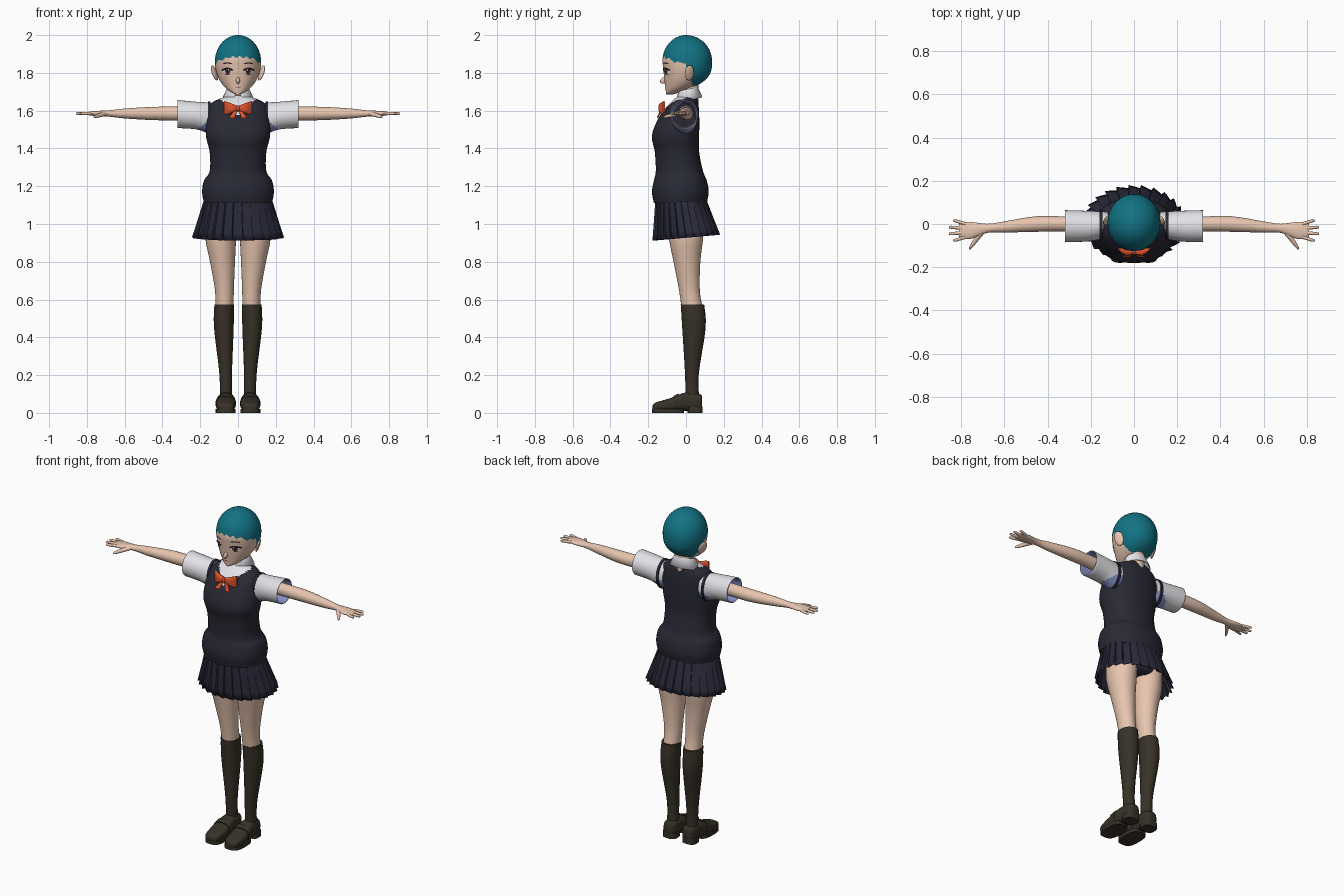
import bpy, bmesh, math
from mathutils import Vector, Euler
from mathutils.bvhtree import BVHTree

cube = bpy.data.objects.get("Cube")
if cube:
    bpy.data.objects.remove(cube, do_unlink=True)


def material(name, *colour):
    result = bpy.data.materials.new(name)
    result.use_nodes = True
    result.diffuse_color = (*colour, 1)
    shader = next(node for node in result.node_tree.nodes if node.type == 'BSDF_PRINCIPLED')
    shader.inputs["Base Color"].default_value = (*colour, 1)
    shader.inputs["Roughness"].default_value = .8
    return result


skin = material("skin", .8, .56, .43)
teal = material("teal hair", .006, .17, .23)
navy = material("navy knit", .022, .022, .036)
pleat = material("skirt navy", .022, .022, .042)
brown = material("dark brown", .038, .031, .021)
white = material("shirt white", .8, .8, .84)
blue = material("lining blue", .24, .29, .6)
orange = material("bow orange", .72, .085, .025)
dark = material("lash dark", .02, .012, .014)
iris = material("iris red brown", .16, .045, .04)


def finish(name, bm, materials, rule=None, mirror=False, angle=40):
    bmesh.ops.recalc_face_normals(bm, faces=bm.faces)
    for face in bm.faces:
        face.smooth = True
        if rule:
            face.material_index = int(rule(face.calc_center_median()))
    mesh = bpy.data.meshes.new(name)
    bm.to_mesh(mesh)
    bm.free()
    for entry in materials:
        mesh.materials.append(entry)
    mesh.set_sharp_from_angle(angle=math.radians(angle))
    thing = bpy.data.objects.new(name, mesh)
    bpy.context.collection.objects.link(thing)
    if mirror:
        thing.modifiers.new("mirror", 'MIRROR').use_mirror_merge = False
    return thing


def thicken(thing, thickness, material_offset=0):
    solid = thing.modifiers.new("thickness", 'SOLIDIFY')
    solid.thickness = thickness
    solid.material_offset = material_offset


def bridge(bm, rows, closed=True):
    """Fill quads between successive rows of vertices."""
    for lower, upper in zip(rows, rows[1:]):
        count = len(lower)
        for i in range(count if closed else count - 1):
            j = (i + 1) % count
            bm.faces.new((lower[i], lower[j], upper[j], upper[i]))


def spline(rings, steps):
    """Smooth in-between rings through the given ones."""
    result, last = [], len(rings) - 1
    for i in range(last):
        before, start, end, after = (rings[max(0, min(last, j))] for j in range(i - 1, i + 3))
        for step in range(steps):
            t = step / steps
            result.append([q + t / 2 * (r - p + t * (2 * p - 5 * q + 4 * r - s + t * (3 * (q - r) + s - p)))
                           for p, q, r, s in zip(before, start, end, after)])
    return result + [rings[-1]]


def loft(name, rings, materials, axis='z', sides=32, steps=4, power=2, caps=True, **options):
    """Skin rings of (position, centre u, centre v, radius u, radius v) along an axis."""
    bm, rows = bmesh.new(), []
    for along, centre_u, centre_v, radius_u, radius_v in spline(rings, steps):
        row = []
        for i in range(sides):
            turn = math.tau * i / sides
            c, s = math.cos(turn), math.sin(turn)
            u = centre_u + radius_u * math.copysign(abs(c) ** (2 / power), c)
            v = centre_v + radius_v * math.copysign(abs(s) ** (2 / power), s)
            row.append(bm.verts.new({'x': (along, u, v), 'y': (u, along, v), 'z': (u, v, along)}[axis]))
        rows.append(row)
    bridge(bm, rows)
    if caps:
        bm.faces.new(rows[0])
        bm.faces.new(rows[-1])
    return finish(name, bm, materials, **options)


def ball(name, place, size, colour, rotation=(0, 0, 0), mirror=False):
    bm = bmesh.new()
    bmesh.ops.create_uvsphere(bm, u_segments=20, v_segments=12, radius=1)
    turn = Euler(rotation).to_matrix()
    for vert in bm.verts:
        vert.co = turn @ (vert.co * Vector(size)) + Vector(place)
    return finish(name, bm, [colour], mirror=mirror)


def body_ring(height, half_width, front, back):
    return height, 0, (front + back) / 2, half_width, (back - front) / 2


# Head: a domed skull over a jaw that narrows to the chin
def head_ring(t):
    if t < 0:
        drop = -t
        return body_ring(1.86 - .175 * drop, .122 * (1 - drop ** 2) ** .6,
                         -.125 + .02 * drop, .138 - .21 * drop ** 3)
    size = math.sqrt(1 - t * t)
    return body_ring(1.86 + .14 * t, .122 * size, -.125 * size, .138 * size)


def is_hair(c):
    line = 1.84 - .36 * c.y if c.y < 0 else max(1.7, 1.84 - 3 * c.y)
    return c.z > line + .006 * math.sin(c.x * 170)


skull = [head_ring(math.sin(math.pi / 2 * i / 50)) for i in range(-49, 50)]
head = loft("head", skull, [skin, teal], sides=128, steps=1, rule=is_hair)
ball("nose", (0, -.116, 1.76), (.01, .022, .016), skin, (.5, 0, 0))
ball("ears", (.124, .018, 1.8), (.009, .026, .042), skin, (.15, .3, .5), mirror=True)
loft("neck", [(height, 0, .02, .045, .045) for height in (1.6, 1.75)], [skin])

# Painted face details laid on the head surface
surface = BVHTree.FromPolygons([vert.co for vert in head.data.vertices],
                               [list(face.vertices) for face in head.data.polygons])


def patch(name, x, z, outline, colour, layer, mirror=True):
    bm, rows = bmesh.new(), []
    for scale in (.05, .35, .7, 1):
        row = []
        for across, up in outline:
            ray_start = Vector((x + across * scale, -1, z + up * scale))
            hit = surface.ray_cast(ray_start, Vector((0, 1, 0)))[0]
            row.append(bm.verts.new(hit - Vector((0, layer * .0015, 0))))
        rows.append(row)
    bm.faces.new(rows[0])
    bridge(bm, rows)
    plate = finish(name, bm, [colour], mirror=mirror)
    if sum(face.normal.y for face in plate.data.polygons) > 0:
        plate.data.flip_normals()


def oval(width, height):
    turns = [math.tau * i / 20 for i in range(20)]
    return [(width * math.cos(turn), height * math.sin(turn)) for turn in turns]


def arch(width, bend, thick):
    top = [(width * i / 5, bend * (1 - (i / 5) ** 2)) for i in range(-5, 6)]
    return top + [(x * .9, z - thick) for x, z in reversed(top)]


patch("eye_whites", .056, 1.808, oval(.025, .016), white, 1)
patch("irises", .054, 1.808, oval(.014, .018), iris, 2)
patch("pupils", .054, 1.81, oval(.008, .011), dark, 3)
patch("eye_glints", .05, 1.816, oval(.003, .004), white, 4)
patch("upper_lashes", .057, 1.818, arch(.031, .01, .008), dark, 4)
patch("lower_lashes", .058, 1.79, oval(.014, .002), dark, 2)
patch("brows", .056, 1.85, arch(.024, .006, .004), dark, 1)
patch("mouth", 0, 1.722, oval(.014, .002), iris, 1, mirror=False)


# Knitted vest with a white V at the neck
def is_shirt(c):
    return c.y < 0 and c.z > 1.575 + .9 * abs(c.x)


vest = [body_ring(1.11, .18, -.17, .11), body_ring(1.17, .19, -.18, .12),
        body_ring(1.23, .18, -.17, .11), body_ring(1.28, .15, -.16, .09),
        body_ring(1.38, .15, -.165, .07), body_ring(1.47, .17, -.18, .07),
        body_ring(1.57, .165, -.14, .07), body_ring(1.64, .14, -.085, .065),
        body_ring(1.68, .05, -.04, .055)]
loft("vest", vest, [navy, white], sides=96, steps=10, power=2.2, rule=is_shirt)

# Shirt collar, open at the front
bm, rows = bmesh.new(), []
for radius, height in ((.05, 1.71), (.06, 1.715), (.088, 1.655)):
    gap = .12 + (1.715 - height) * 4
    row = []
    for i in range(33):
        turn = gap + (math.tau - 2 * gap) * i / 32
        y = -.85 * radius * math.cos(turn)
        row.append(bm.verts.new((radius * math.sin(turn), .012 + y, height + .22 * y)))
    rows.append(row)
bridge(bm, rows, closed=False)
thicken(finish("collar", bm, [white]), .005)

# Bow tie
ball("bow_knot", (0, -.132, 1.612), (.013, .013, .016), orange)
loft("bow_wings", [(.004, -.13, 1.613, .01, .013), (.04, -.13, 1.613, .016, .027),
                   (.074, -.116, 1.613, .006, .038)], [orange], 'x', power=2.6, mirror=True)
loft("bow_tails", [(1.61, .008, -.128, .007, .005), (1.56, .034, -.152, .016, .004)],
     [orange], power=3, mirror=True)


# Short sleeves with blue lining and armpits
def is_armpit(c):
    return c.z < 1.545 - max(0, c.x - .16) * .8


sleeve = [(.12, 0, 1.56, .055, .07), (.15, -.006, 1.56, .064, .082),
          (.22, -.01, 1.574, .071, .073), (.32, -.01, 1.582, .074, .074)]
thicken(loft("sleeves", sleeve, [white, blue], 'x', steps=8, caps=False, rule=is_armpit, mirror=True),
        .005, material_offset=1)
loft("armhole_trim", [(x, -.006, 1.56, .07, .088) for x in (.145, .16)], [navy], 'x', mirror=True)

# Arms and hands
arm_height = 1.585
arm = [(.15, 0, .04, .04), (.3, 0, .035, .037), (.45, 0, .036, .035), (.6, -.014, .026, .026),
       (.68, -.02, .021, .017), (.76, -.03, .04, .013), (.81, -.03, .032, .006)]
loft("arms", [(x, y, arm_height, depth, height) for x, y, depth, height in arm],
     [skin], 'x', mirror=True)
for i, finger in enumerate(("index", "middle", "ring", "little")):
    spread = 1.5 - i
    tip = .86 - .01 * spread ** 2
    path = [(.78, .02, .009), (tip - .01, .03, .007), (tip, .03, .002)]
    loft(finger + "_fingers", [(x, -.03 - fan * spread, arm_height, radius, radius)
                               for x, fan, radius in path], [skin], 'x', sides=12, mirror=True)
loft("thumbs", [(-.03, .7, arm_height, .018, .012), (-.1, .75, 1.57, .01, .009),
                (-.117, .76, 1.565, .003, .003)], [skin], 'y', sides=12, mirror=True)

# Pleated skirt, hem dipping at the front
bm, rows, pleats = bmesh.new(), [], 26
for step in range(7):
    t = step / 6
    width, front, back = .172 + .06 * t, -.16 - .01 * t, .1 + .073 * t
    row = []
    for i in range(pleats):
        for part, out in ((0, 0), (.5, .5), (.93, 1)):
            turn = math.tau * (i + part) / pleats
            flare = 1 + (out - .4) * (.02 + .065 * t)
            y = (front + back) / 2 + (back - front) / 2 * flare * math.sin(turn)
            row.append(bm.verts.new((width * flare * math.cos(turn), y, 1.15 - .222 * t + .09 * y * t)))
    rows.append(row)
bridge(bm, rows)
thicken(finish("skirt", bm, [pleat], angle=25), .004)
loft("shorts", [body_ring(.965, .12, -.06, .07), body_ring(1, .165, -.1, .1),
                body_ring(1.14, .16, -.14, .1)], [pleat])

# Legs and knee socks
loft("legs", [(1.03, .086, 0, .082, .098), (.92, .091, 0, .081, .09), (.8, .082, .005, .066, .071),
              (.65, .072, .018, .05, .055), (.55, .071, .033, .048, .056)], [skin], mirror=True)
loft("socks", [(.575, .073, .034, .052, .062), (.45, .075, .042, .052, .062),
               (.2, .065, .031, .033, .036), (.05, .064, .035, .034, .038)], [brown], mirror=True)

# Loafers with a strap, sole and heel
loft("shoes", [(-.178, .066, .026, .018, .012), (-.16, .066, .033, .042, .022),
               (-.08, .065, .044, .052, .035), (0, .063, .06, .043, .049),
               (.07, .063, .058, .037, .043), (.086, .063, .055, .02, .034)],
     [brown], 'y', power=2.7, mirror=True)
loft("shoe_straps", [(-.066, .065, .05, .054, .04), (-.04, .064, .055, .05, .047)],
     [brown], 'y', power=2.7, mirror=True)
for name, top, y, width, length in (("soles", .02, -.095, .053, .085), ("heels", .035, .048, .043, .039)):
    loft(name, [(height, .065, y, width, length) for height in (0, top)], [brown],
         steps=1, power=3, mirror=True)
